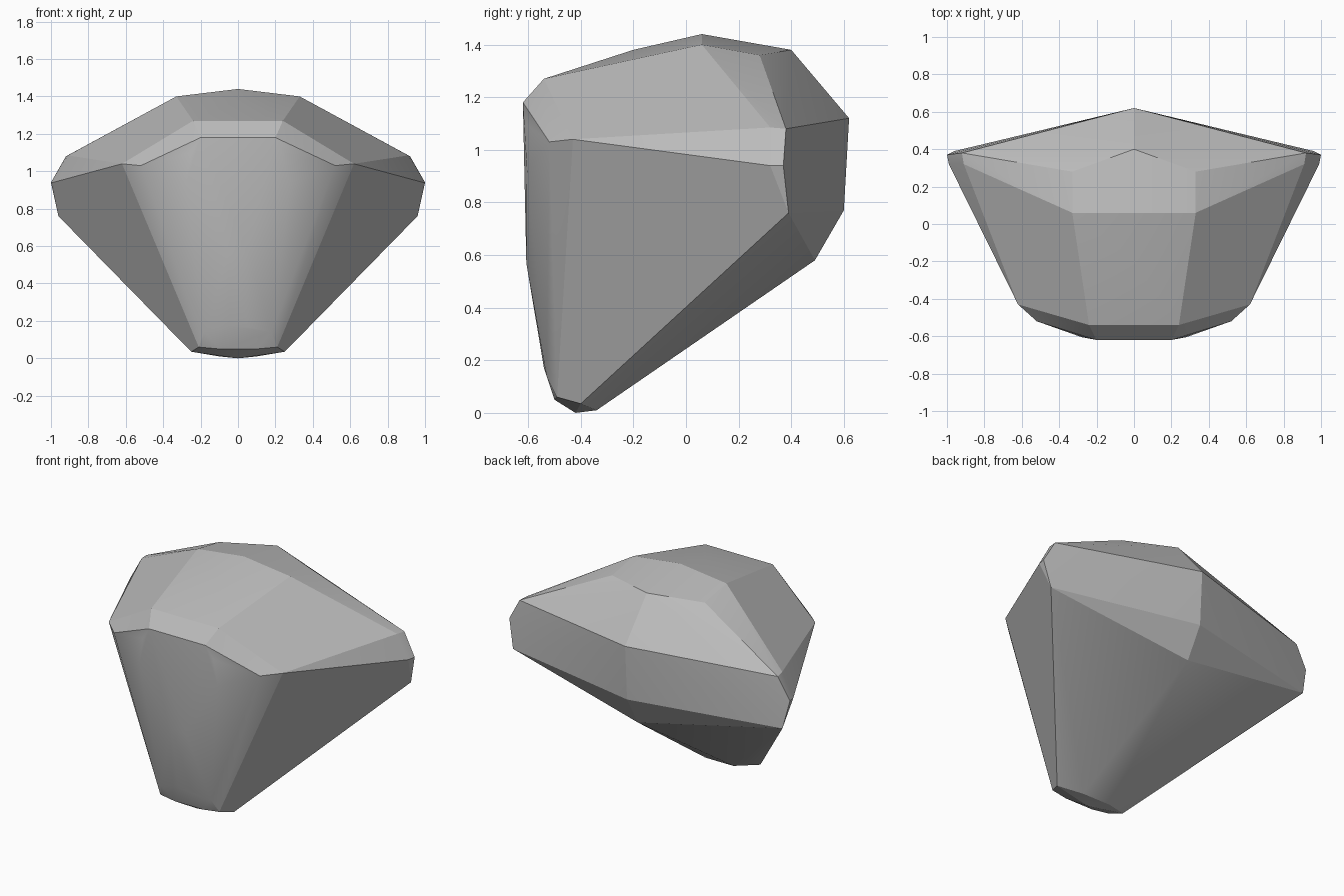
import bpy
import bmesh
import math

cube = bpy.data.objects.get("Cube")
if cube:
    bpy.data.objects.remove(cube, do_unlink=True)

# Single stone grey material
grey = bpy.data.materials.new("stone grey")
grey.use_nodes = True
colour = (0.5, 0.5, 0.5, 1)
grey.diffuse_color = colour
grey.node_tree.nodes["Principled BSDF"].inputs["Base Color"].default_value = colour

# Corner points of one half, grouped by region
crown = [(0, .06, 1.44), (0, -.2, 1.38), (0, .40, 1.38), (.33, .06, 1.40),
         (.33, .28, 1.36), (.24, -.54, 1.27)]
brow = [(.2, -.62, 1.18), (.25, -.61, 1.1), (.28, -.605, .93), (.05, -.607, .57)]
cheek = [(.62, -.43, 1.04), (.52, -.52, 1.03)]
wing = [(1, .37, .94), (.99, .32, .94), (.92, .38, 1.08), (.91, .32, 1.085),
        (.96, .39, .76)]
spine = [(0, .62, 1.12), (0, .60, .77), (0, .49, .58)]
foot = [(.05, -.54, .17), (.18, -.53, .14), (.21, -.49, .06), (.25, -.40, .035),
        (.1, -.5, .05), (0, -.42, 0), (.1, -.34, .01)]

# Faceted body: mirrored corners wrapped in a convex skin
bm = bmesh.new()
for x, y, z in crown + brow + cheek + wing + spine + foot:
    for side in ((1, -1) if x else (1,)):
        bm.verts.new((x * side, y, z))
hull = bmesh.ops.convex_hull(bm, input=bm.verts)
spare = {v for v in hull["geom_interior"] + hull["geom_unused"]
         if isinstance(v, bmesh.types.BMVert)}
bmesh.ops.delete(bm, geom=list(spare), context='VERTS')
bmesh.ops.dissolve_limit(bm, angle_limit=math.radians(1),
                         verts=bm.verts, edges=bm.edges)
bmesh.ops.recalc_face_normals(bm, faces=bm.faces)

mesh = bpy.data.meshes.new("faceted_body")
bm.to_mesh(mesh)
bm.free()
mesh.materials.append(grey)
body = bpy.data.objects.new("faceted_body", mesh)
bpy.context.collection.objects.link(body)

# Soften only the shallow creases
for obj in bpy.context.selected_objects:
    obj.select_set(False)
body.select_set(True)
bpy.context.view_layer.objects.active = body
bpy.ops.object.shade_smooth_by_angle(angle=math.radians(15))
